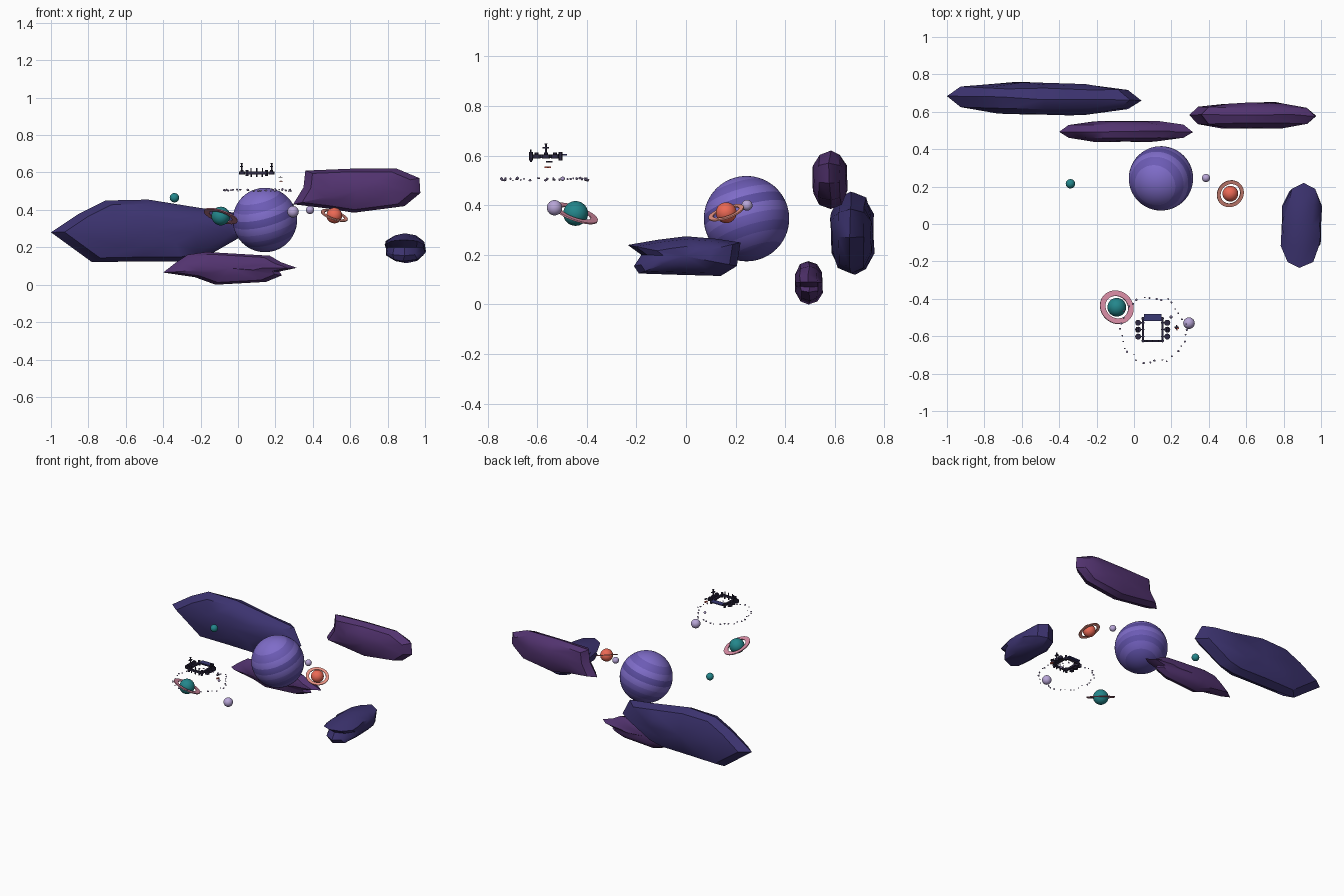
import bpy, bmesh, math, random
from mathutils import Vector, Matrix

if "Cube" in bpy.data.objects:
    bpy.data.objects.remove(bpy.data.objects["Cube"])

random.seed(4)


def mat(name, rgb):
    m = bpy.data.materials.new(name)
    m.diffuse_color = (*rgb, 1)
    m.use_nodes = True
    m.node_tree.nodes["Principled BSDF"].inputs["Base Color"].default_value = m.diffuse_color
    return m


INDIGO = mat("indigo_cloud", (0.045, 0.033, 0.16))
PLUM = mat("plum_cloud", (0.085, 0.033, 0.16))
BANDS = [mat("band_light", (0.21, 0.15, 0.58)), mat("band_mid", (0.15, 0.105, 0.46)),
         mat("band_dark", (0.105, 0.075, 0.36))]
TEAL = mat("teal", (0.017, 0.24, 0.26))
CORAL = mat("coral", (0.83, 0.14, 0.09))
PINK = mat("ring_pink", (0.7, 0.27, 0.38))
PEACH = mat("ring_peach", (0.83, 0.3, 0.24))
LILAC = mat("lilac", (0.48, 0.38, 0.68))
HULL = mat("hull", (0.025, 0.02, 0.05))
PANEL = mat("panel", (0.04, 0.04, 0.17))


def finish(bm, name, mats, angle=30):
    bmesh.ops.recalc_face_normals(bm, faces=bm.faces)
    me = bpy.data.meshes.new(name)
    bm.to_mesh(me)
    bm.free()
    for m in mats:
        me.materials.append(m)
    ob = bpy.data.objects.new(name, me)
    bpy.context.collection.objects.link(ob)
    if angle:
        bpy.ops.object.select_all(action='DESELECT')
        ob.select_set(True)
        bpy.context.view_layer.objects.active = ob
        bpy.ops.object.shade_smooth_by_angle(angle=math.radians(angle))
    return ob


def tilt(axis):
    return Vector((0, 0, 1)).rotation_difference(Vector(axis).normalized()).to_matrix().to_4x4()


def planet(name, loc, r, m, seg=32):
    bm = bmesh.new()
    bmesh.ops.create_uvsphere(bm, u_segments=seg, v_segments=seg // 2, radius=r,
                              matrix=Matrix.Translation(loc))
    return finish(bm, name, [m])


def ring(name, loc, axis, inner, outer, m, h=0.003, n=48):
    bm = bmesh.new()
    loops = []
    for i in range(n):
        a = 2 * math.pi * i / n
        loops.append([bm.verts.new((r * math.cos(a), r * math.sin(a), z))
                      for r, z in ((inner, -h), (outer, -h), (outer, h), (inner, h))])
    for i in range(n):
        p, q = loops[i], loops[(i + 1) % n]
        for k in range(4):
            bm.faces.new((p[k], p[(k + 1) % 4], q[(k + 1) % 4], q[k]))
    bm.transform(Matrix.Translation(loc) @ tilt(axis))
    return finish(bm, name, [m])


def cloud(name, outline, depth, m, side=False, slope=0.0):
    """Faceted lens: outline in the wide plane, bulging from depth[0] to depth[1]."""
    bm = bmesh.new()
    cu = (min(p[0] for p in outline) + max(p[0] for p in outline)) / 2
    cv = (min(p[1] for p in outline) + max(p[1] for p in outline)) / 2
    mid, half = (depth[0] + depth[1]) / 2, (depth[1] - depth[0]) / 2

    def put(u, v, d):
        d += slope * (u - cu)
        return bm.verts.new((d, u, v) if side else (u, d, v))
    loops = []
    for s, t in ((0.48, -0.95), (0.86, -0.6), (1, 0), (0.86, 0.6), (0.48, 0.95)):
        loops.append([put(cu + (u - cu) * s, cv + (v - cv) * s,
                          mid + half * (t + random.uniform(-0.08, 0.08))) for u, v in outline])
    n = len(outline)
    for p, q in zip(loops, loops[1:]):
        for i in range(n):
            bm.faces.new((p[i], p[(i + 1) % n], q[(i + 1) % n], q[i]))
    for lp, t in ((loops[0], -1), (loops[-1], 1)):
        tip = put(cu, cv, mid + half * t)
        for i in range(n):
            bm.faces.new((lp[i], lp[(i + 1) % n], tip))
    return finish(bm, name, [m], 35)


# Background clouds
cloud("indigo_cloud_back", [(-1, .28), (-.85, .38), (-.71, .45), (-.48, .455), (-.2, .41), (-.02, .385),
      (.04, .27), (-.17, .15), (-.28, .125), (-.52, .125), (-.78, .12)], (.585, .755), INDIGO, slope=-.02)
cloud("plum_cloud_high", [(.295, .43), (.35, .52), (.36, .61), (.6, .62), (.85, .62), (.97, .57), (.975, .49),
      (.89, .42), (.62, .385), (.46, .41)], (.51, .65), PLUM)
cloud("plum_cloud_low", [(-.4, .065), (-.33, .12), (-.27, .16), (-.17, .175), (.17, .155), (.23, .12),
      (.315, .09), (.22, .07), (.235, .05), (.15, .015), (-.12, 0), (-.23, .04)], (.44, .55), PLUM)
cloud("indigo_cloud_side", [(-.235, .24), (-.12, .26), (0, .275), (.12, .265), (.22, .25), (.205, .155),
      (.14, .115), (-.04, .12), (-.19, .125), (-.21, .155), (-.18, .2)], (.79, 1), INDIGO, side=True, slope=.03)

# Banded giant planet
bm = bmesh.new()
bmesh.ops.create_uvsphere(bm, u_segments=64, v_segments=40, radius=0.172)
cuts = [(.78, 0), (.5, 1), (.3, 0), (.05, 2), (-.12, 0), (-.38, 1), (-.58, 2), (-.8, 1), (-2, 2)]
for f in bm.faces:
    z = f.calc_center_median().z / 0.172
    f.material_index = next(i for c, i in cuts if z > c)
bm.transform(Matrix.Translation((.144, .244, .346)) @ tilt((-.24, -.28, .93)))
finish(bm, "giant_planet", BANDS)

# Ringed planets and moons
planet("teal_planet", (-.092, -.445, .367), .05, TEAL)
ring("teal_planet_ring", (-.092, -.445, .367), (.33, .36, 1), .064, .094, PINK)
planet("coral_planet", (.515, .162, .37), .042, CORAL)
ring("coral_planet_ring", (.515, .162, .37), (.33, -.34, 1), .055, .075, PEACH)
planet("teal_moon", (-.34, .215, .465), .025, TEAL, 24)
planet("near_moon", (.294, -.53, .39), .031, LILAC, 24)
planet("far_moon", (.385, .246, .40), .022, LILAC, 24)


# Space station
def box(bm, c, s):
    bmesh.ops.create_cube(bm, size=1, matrix=Matrix.Translation(c) @ Matrix.Diagonal((*s, 1)))


def rod(bm, c, r, h, r2=None, n=12):
    bmesh.ops.create_cone(bm, cap_ends=True, segments=n, radius1=r, radius2=r if r2 is None else r2,
                          depth=h, matrix=Matrix.Translation(c))


SX, SY, SZ = .1, -.565, .597
bm = bmesh.new()
for s in (-1, 1):
    box(bm, (SX + s * .052, SY, SZ), (.012, .13, .014))
    box(bm, (SX, SY + s * .06, SZ), (.115, .01, .014))
    for t in (-1, 1):
        rod(bm, (SX + s * .052, SY + t * .06, SZ), .008, .034)
finish(bm, "station_frame", [HULL])

bm = bmesh.new()
for s in (-1, 1):
    for y in (-.037, 0, .037):
        rod(bm, (SX + s * .078, SY + y, SZ), .016, .016)
        box(bm, (SX + s * .06, SY + y, SZ), (.03, .006, .006))
        rod(bm, (SX + s * .078, SY + y, SZ + .011), .008, .01)
finish(bm, "station_pods", [HULL])

bm = bmesh.new()
for s in (-1, 1):
    x = SX + s * .08
    rod(bm, (x, SY, SZ + .028), .004, .045)
    box(bm, (x, SY, SZ + .035), (.016, .026, .005))
    rod(bm, (x, SY, SZ + .049), .003, .008, .007)
for x in (-.03, 0, .03):
    rod(bm, (SX + x, SY - .06, SZ + .016), .003, .024)
    rod(bm, (SX + x, SY - .06, SZ - .012), .004, .02)
finish(bm, "station_masts", [HULL])

bm = bmesh.new()
box(bm, (SX, SY + .066, SZ + .006), (.092, .038, .006))
finish(bm, "station_panel", [PANEL])

# Small shuttles near the station
for name, c, m in (("shuttle_below", (.23, -.557, .553), CORAL), ("shuttle_side", (.228, -.552, .575), HULL)):
    bm = bmesh.new()
    box(bm, c, (.006, .026, .006))
    box(bm, c, (.022, .008, .003))
    finish(bm, name, [m], 0)
planet("station_buoy", (.198, -.497, .507), .009, LILAC, 12)

# Ring of small rocks
bm = bmesh.new()
for i in range(34):
    a = 2 * math.pi * (i + random.uniform(-.25, .25)) / 34
    r = .174 + random.uniform(-.012, .012)
    k = random.uniform(.004, .008)
    p = Vector((SX + r * math.cos(a), SY + r * math.sin(a), .505 + random.uniform(-.005, .005)))
    bmesh.ops.create_icosphere(bm, subdivisions=1, radius=k, matrix=Matrix.Translation(p) @
                               Matrix.Diagonal((1, random.uniform(.7, 1.1), random.uniform(.6, 1), 1)))
finish(bm, "rock_belt", [LILAC], 0)
